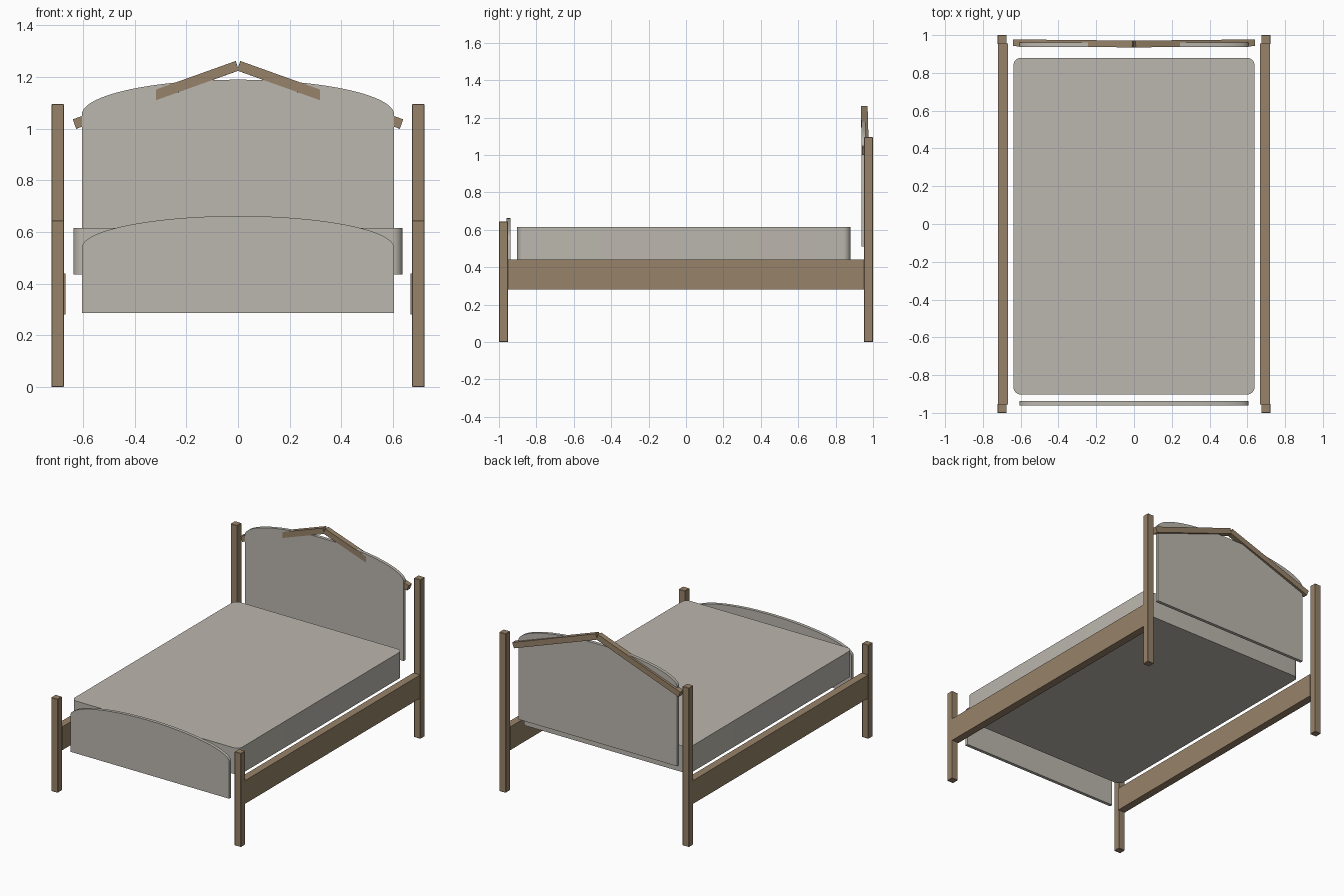
import bpy, bmesh, math
from mathutils import Matrix, Vector

cube = bpy.data.objects.get("Cube")
if cube:
    bpy.data.objects.remove(cube, do_unlink=True)


def material(name, rgb):
    m = bpy.data.materials.new(name)
    m.use_nodes = True
    m.diffuse_color = (*rgb, 1)
    m.node_tree.nodes["Principled BSDF"].inputs["Base Color"].default_value = (*rgb, 1)
    return m


WOOD = material("brown wood", (0.31, 0.225, 0.14))
FABRIC = material("warm grey fabric", (0.5, 0.475, 0.425))


def finish(bm, name, mat):
    bmesh.ops.recalc_face_normals(bm, faces=bm.faces)
    mesh = bpy.data.meshes.new(name)
    bm.to_mesh(mesh)
    bm.free()
    mesh.materials.append(mat)
    ob = bpy.data.objects.new(name, mesh)
    bpy.context.collection.objects.link(ob)
    return ob


def box(name, lo, hi, mat, bevel=0, turn=None):
    lo, hi = Vector(lo), Vector(hi)
    bm = bmesh.new()
    bmesh.ops.create_cube(bm, size=1)
    bmesh.ops.scale(bm, vec=hi - lo, verts=bm.verts)
    if bevel:
        bmesh.ops.bevel(bm, geom=bm.edges[:], offset=bevel, segments=1, affect='EDGES')
    if turn:
        bmesh.ops.transform(bm, matrix=turn, verts=bm.verts)
    bmesh.ops.translate(bm, vec=(lo + hi) / 2, verts=bm.verts)
    return finish(bm, name, mat)


def smooth(ob):
    bpy.ops.object.select_all(action='DESELECT')
    ob.select_set(True)
    bpy.context.view_layer.objects.active = ob
    bpy.ops.object.shade_smooth_by_angle(angle=math.radians(35))


def arched_panel(name, half, bottom, spring, top, y0, y1, steps=48):
    # straight sides closed by a half ellipse
    outline = [(-half, bottom), (half, bottom)]
    for i in range(steps + 1):
        a = math.pi * i / steps
        outline.append((half * math.cos(a), spring + (top - spring) * math.sin(a)))
    bm = bmesh.new()
    face = bm.faces.new([bm.verts.new((x, y0, z)) for x, z in outline])
    ext = bmesh.ops.extrude_face_region(bm, geom=[face])
    verts = [v for v in ext["geom"] if isinstance(v, bmesh.types.BMVert)]
    bmesh.ops.translate(bm, vec=(0, y1 - y0, 0), verts=verts)
    smooth(finish(bm, name, FABRIC))


# Posts, side rails and sloping crown rails
for side, s in (("left", 1), ("right", -1)):
    xs = sorted((s * 0.674, s * 0.723))
    box(f"front_post_{side}", (xs[0], -1, 0), (xs[1], -0.952, 0.645), WOOD, 0.002)
    box(f"back_post_{side}", (xs[0], 0.952, 0), (xs[1], 1, 1.095), WOOD, 0.002)
    xs = sorted((s * 0.668, s * 0.721))
    box(f"side_rail_{side}", (xs[0], -0.955, 0.28), (xs[1], 0.955, 0.44), WOOD)

    turn = Matrix.Rotation(s * 0.01, 4, 'Z') @ Matrix.Rotation(s * math.radians(19.7), 4, 'Y')
    mid, size = Vector((s * 0.318, 0.956, 1.131)), Vector((0.67, 0.036, 0.039))
    box(f"crown_rail_{side}", mid - size / 2, mid + size / 2, WOOD, turn=turn)

# Upholstered boards
arched_panel("headboard", 0.605, 0.51, 1.055, 1.19, 0.938, 0.96)
arched_panel("footboard", 0.605, 0.287, 0.539, 0.662, -0.96, -0.938)

# Mattress with rounded upright corners
mattress = box("mattress", (-0.638, -0.903, 0.435), (0.638, 0.88, 0.615), FABRIC)
bm = bmesh.new()
bm.from_mesh(mattress.data)
upright = [e for e in bm.edges if abs(e.verts[0].co.z - e.verts[1].co.z) > 0.1]
bmesh.ops.bevel(bm, geom=upright, offset=0.04, segments=8, profile=0.5, affect='EDGES')
bm.to_mesh(mattress.data)
bm.free()
smooth(mattress)
